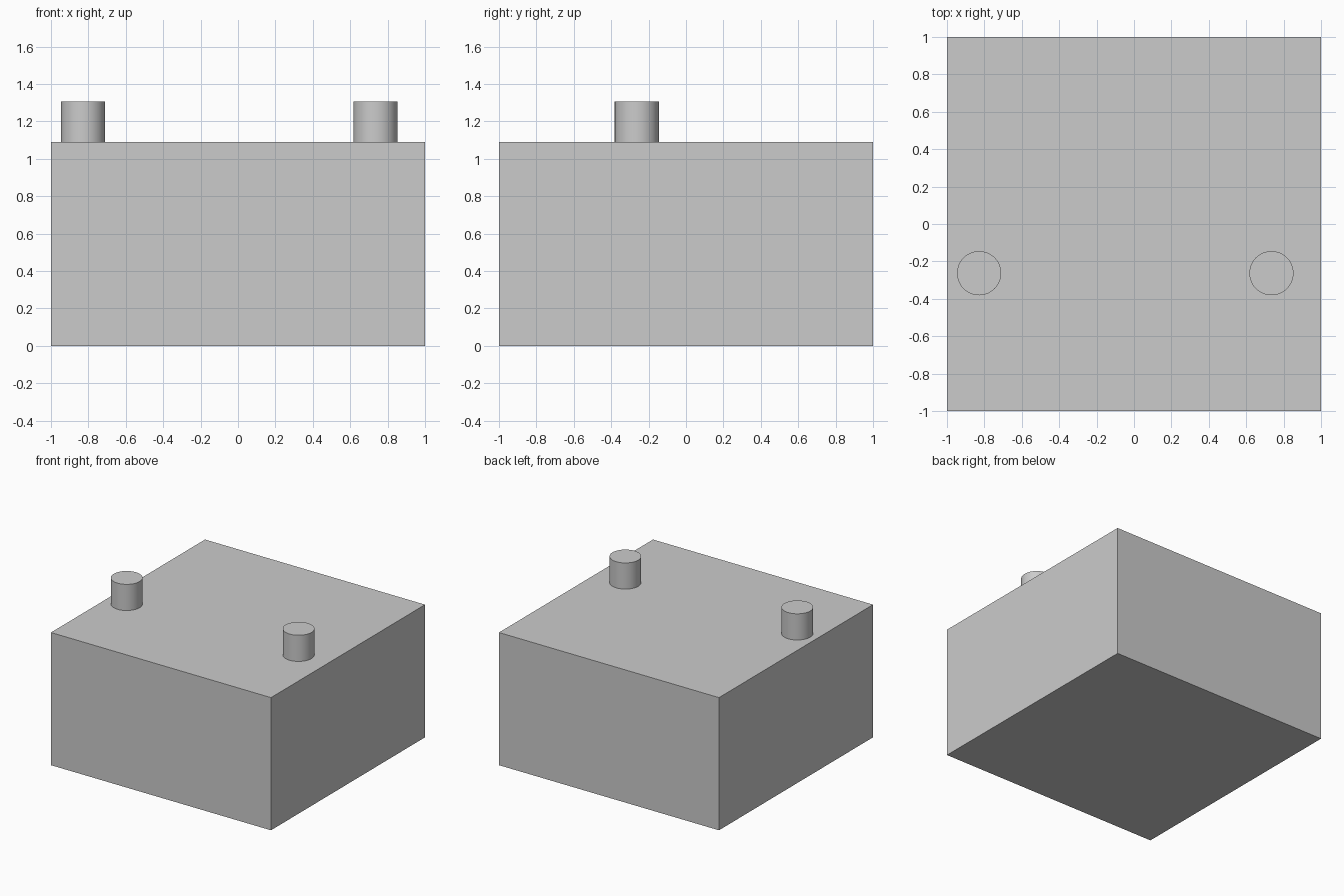
import bpy
import math

if "Cube" in bpy.data.objects:
    bpy.data.objects.remove(bpy.data.objects["Cube"])

BODY_H = 1.09
PEG_TOP = 1.305
PEG_R = 0.118

# Main block, standing on the ground
bpy.ops.mesh.primitive_cube_add(size=1, location=(0, 0, BODY_H / 2))
body = bpy.context.object
body.name = "block_body"
body.scale = (2, 2, BODY_H)
bpy.ops.object.transform_apply(location=False, rotation=False, scale=True)


# Round peg standing on the top face
def add_peg(name, x, y):
    bpy.ops.mesh.primitive_cylinder_add(
        vertices=48, radius=PEG_R, depth=PEG_TOP - BODY_H,
        location=(x, y, (PEG_TOP + BODY_H) / 2))
    bpy.context.object.name = name
    bpy.ops.object.shade_smooth_by_angle(angle=math.radians(30))


for name, x in (("left_peg", -0.828), ("right_peg", 0.735)):
    add_peg(name, x, -0.263)
